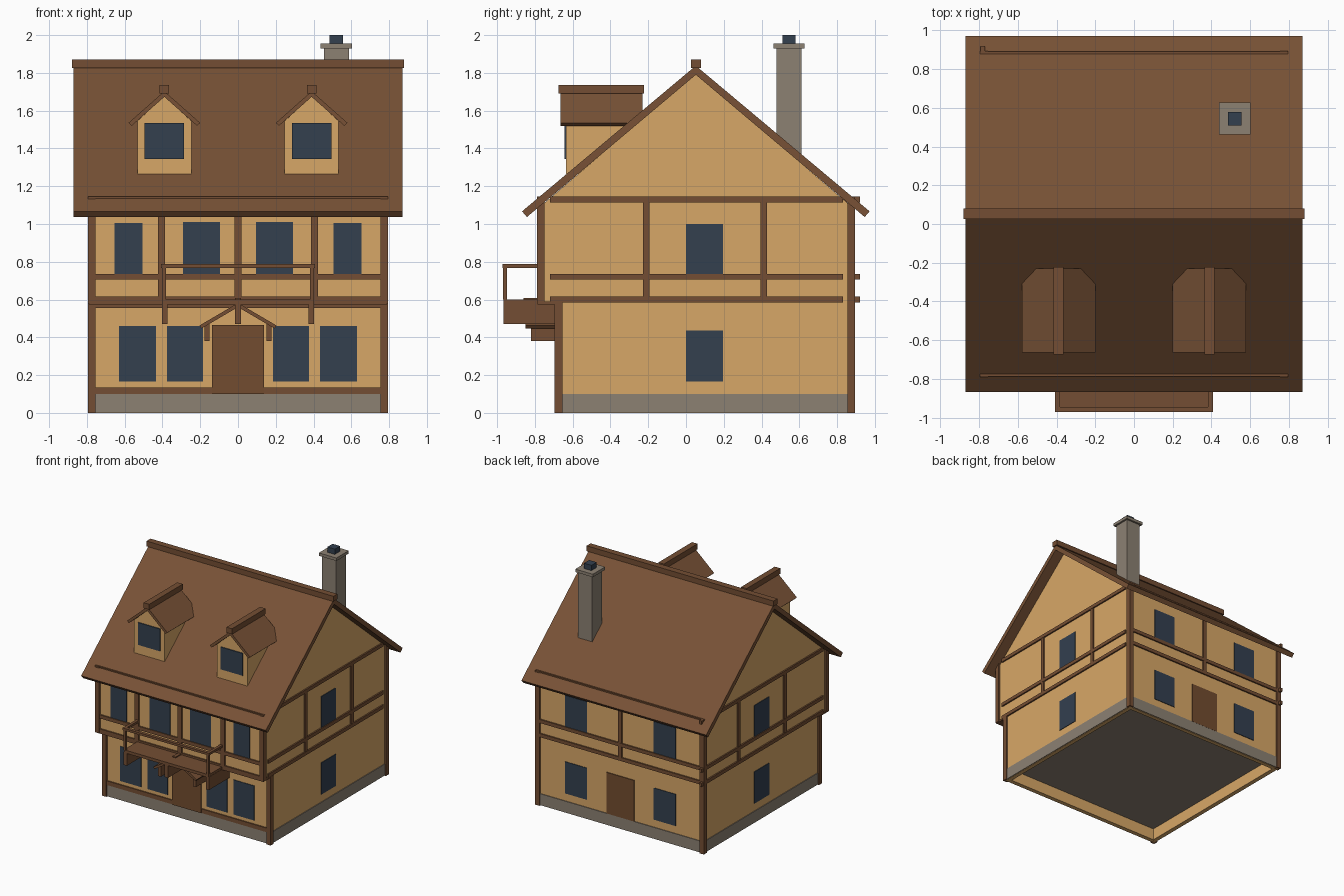
import bpy, bmesh


def material(name, rgb):
    m = bpy.data.materials.new(name)
    lin = [c / 12.92 if c <= 0.04045 else ((c + 0.055) / 1.055) ** 2.4 for c in rgb]
    m.diffuse_color = (*lin, 1)
    return m


PLASTER = material("plaster", (0.845, 0.655, 0.405))
TIMBER = material("timber", (0.455, 0.305, 0.2))
ROOF = material("roof_tile", (0.47, 0.32, 0.21))
DOOR = material("door_wood", (0.45, 0.3, 0.185))
STONE = material("stone", (0.55, 0.505, 0.45))
GLASS = material("window_glass", (0.2, 0.25, 0.31))


def finish(name, bm, mat):
    bmesh.ops.recalc_face_normals(bm, faces=bm.faces)
    me = bpy.data.meshes.new(name)
    bm.to_mesh(me)
    bm.free()
    me.materials.append(mat)
    ob = bpy.data.objects.new(name, me)
    bpy.context.collection.objects.link(ob)
    return ob


def boxes(name, mat, items):
    """Each item is (x0, x1, y0, y1, z0, z1)."""
    bm = bmesh.new()
    for x0, x1, y0, y1, z0, z1 in items:
        for v in bmesh.ops.create_cube(bm, size=1)["verts"]:
            v.co = (x0 if v.co.x < 0 else x1, y0 if v.co.y < 0 else y1, z0 if v.co.z < 0 else z1)
    return finish(name, bm, mat)


def prism(name, mat, profile, axis, a, b):
    """Extrude a profile of (side, z) points along x or y from a to b."""
    bm = bmesh.new()
    pt = (lambda p, t: (t, p[0], p[1])) if axis == "x" else (lambda p, t: (p[0], t, p[1]))
    lo = [bm.verts.new(pt(p, a)) for p in profile]
    hi = [bm.verts.new(pt(p, b)) for p in profile]
    n = len(profile)
    bm.faces.new(lo)
    bm.faces.new(hi)
    for i in range(n):
        bm.faces.new((lo[i], lo[(i + 1) % n], hi[(i + 1) % n], hi[i]))
    return finish(name, bm, mat)


def both(items):
    """Add copies mirrored in x."""
    return items + [(-x1, -x0, y0, y1, z0, z1) for x0, x1, y0, y1, z0, z1 in items]


# ground floor walls (hollow below), floor and stone plinth
boxes("ground_walls", PLASTER, both([(0.745, 0.78, -0.68, 0.88, 0, 0.58)]) + [
    (-0.745, 0.745, -0.68, -0.645, 0, 0.58), (-0.745, 0.745, 0.845, 0.88, 0, 0.58)])
boxes("ground_floor", STONE, [(-0.745, 0.745, -0.645, 0.845, 0.1, 0.13)])
boxes("plinth", STONE, both([(0.78, 0.786, -0.686, 0.886, 0.003, 0.1)]) + [
    (-0.78, 0.78, -0.686, -0.68, 0.003, 0.1), (-0.78, 0.78, 0.88, 0.886, 0.003, 0.1)])

# upper floor with both gables
prism("upper_walls", PLASTER, [(-0.775, 0.58), (0.88, 0.58), (0.88, 1.09), (0.052, 1.795), (-0.775, 1.09)],
      "x", -0.78, 0.78)

# timber frame
boxes("corner_posts", TIMBER, both([
    (0.755, 0.795, -0.695, -0.655, 0, 0.585),
    (0.755, 0.795, -0.79, -0.75, 0.58, 1.145),
    (0.755, 0.795, 0.855, 0.895, 0, 1.145)]))
levels = [(0.585, 0.615), (0.705, 0.735), (1.115, 1.145)]
boxes("right_beams", TIMBER, [(0.77, 0.792, -0.72, 0.83, a, b) for a, b in levels])
boxes("left_beams", TIMBER, [(-0.792, -0.77, -0.72, 0.92, a, b) for a, b in levels])
boxes("side_studs", TIMBER, both([(0.77, 0.79, y - 0.018, y + 0.018, 0.615, 1.115) for y in (-0.21, 0.412)]))
boxes("front_beams", TIMBER,
      [(-0.755, 0.755, -0.787, -0.765, a, b) for a, b in levels] +
      [(-0.755, 0.755, -0.69, -0.67, 0.1, 0.135), (-0.755, 0.755, -0.69, -0.67, 0.555, 0.58),
       (-0.79, 0.79, -0.787, -0.68, 0.575, 0.59)])
boxes("front_studs", TIMBER, [(x - 0.018, x + 0.018, -0.788, -0.77, 0.61, 1.115) for x in (-0.405, 0, 0.405)])
boxes("back_beams", TIMBER, [(-0.76, 0.76, 0.87, 0.892, a, b) for a, b in levels])
boxes("back_stud", TIMBER, [(-0.018, 0.018, 0.87, 0.891, 0.615, 1.115)])

# windows and doors as thin plates
boxes("front_windows", GLASS, both([
    (0.435, 0.63, -0.685, -0.68, 0.165, 0.46), (0.185, 0.375, -0.685, -0.68, 0.165, 0.46),
    (0.505, 0.655, -0.78, -0.775, 0.735, 1.005), (0.095, 0.29, -0.78, -0.775, 0.735, 1.01)]))
boxes("side_windows", GLASS, both([(0.78, 0.785, 0, 0.197, a, b) for a, b in ((0.165, 0.435), (0.735, 1.0))]))
boxes("back_windows", GLASS, both([(0.315, 0.52, 0.88, 0.885, a, b) for a, b in ((0.165, 0.435), (0.735, 1.0))]))
boxes("front_door", DOOR, [(-0.137, 0.137, -0.695, -0.688, 0.1, 0.465)])
boxes("back_door", DOOR, [(-0.13, 0.13, 0.88, 0.887, 0.1, 0.45)])

# main roof
prism("main_roof", ROOF, [(-0.868, 1.067), (0.052, 1.838), (0.972, 1.067), (0.946, 1.037), (0.052, 1.79),
                          (-0.842, 1.037)], "x", -0.87, 0.87)
boxes("roof_ridge", TIMBER, [(-0.88, 0.88, 0.026, 0.08, 1.825, 1.87)])

# dormers
for side, cx in (("left", -0.39), ("right", 0.39)):
    prism(side + "_dormer_wall", PLASTER,
          [(cx - 0.143, 1.265), (cx + 0.143, 1.265), (cx + 0.143, 1.545), (cx, 1.675), (cx - 0.143, 1.545)],
          "y", -0.635, -0.25)
    prism(side + "_dormer_roof", ROOF,
          [(cx - 0.19, 1.535), (cx, 1.703), (cx + 0.19, 1.535), (cx + 0.173, 1.52), (cx, 1.673), (cx - 0.173, 1.52)],
          "y", -0.665, -0.23)
    boxes(side + "_dormer_ridge", TIMBER, [(cx - 0.026, cx + 0.026, -0.675, -0.222, 1.69, 1.737)])
    boxes(side + "_dormer_window", GLASS, [(cx - 0.104, cx + 0.104, -0.643, -0.635, 1.345, 1.535)])

# chimney
boxes("chimney", STONE, [(0.455, 0.587, 0.48, 0.612, 1.14, 1.935), (0.438, 0.603, 0.463, 0.628, 1.93, 1.955)])
boxes("chimney_pot", GLASS, [(0.485, 0.555, 0.51, 0.58, 1.955, 2.0)])

# balcony
boxes("balcony_floor", TIMBER, [(-0.4, 0.4, -0.965, -0.69, 0.575, 0.6)])
boxes("balcony_brackets", TIMBER, [(x - 0.015, x + 0.015, -0.965, -0.69, 0.47, 0.58) for x in (-0.387, 0, 0.387)])
boxes("balcony_posts", TIMBER, both([(0.38, 0.402, -0.968, -0.948, 0.6, 0.77)]))
boxes("balcony_rail", TIMBER, both([(0.383, 0.407, -0.945, -0.78, 0.768, 0.787)]) + [
    (-0.407, 0.407, -0.972, -0.945, 0.768, 0.787)])

# canopy over the front door
prism("door_canopy", TIMBER, [(-0.205, 0.462), (0, 0.582), (0.205, 0.462), (0.193, 0.447), (0, 0.56),
                              (-0.193, 0.447)], "y", -0.85, -0.68)
boxes("canopy_ridge", TIMBER, [(-0.015, 0.015, -0.86, -0.69, 0.57, 0.608)])
boxes("canopy_brackets", TIMBER, both([(0.152, 0.178, -0.82, -0.68, 0.38, 0.47)]))
